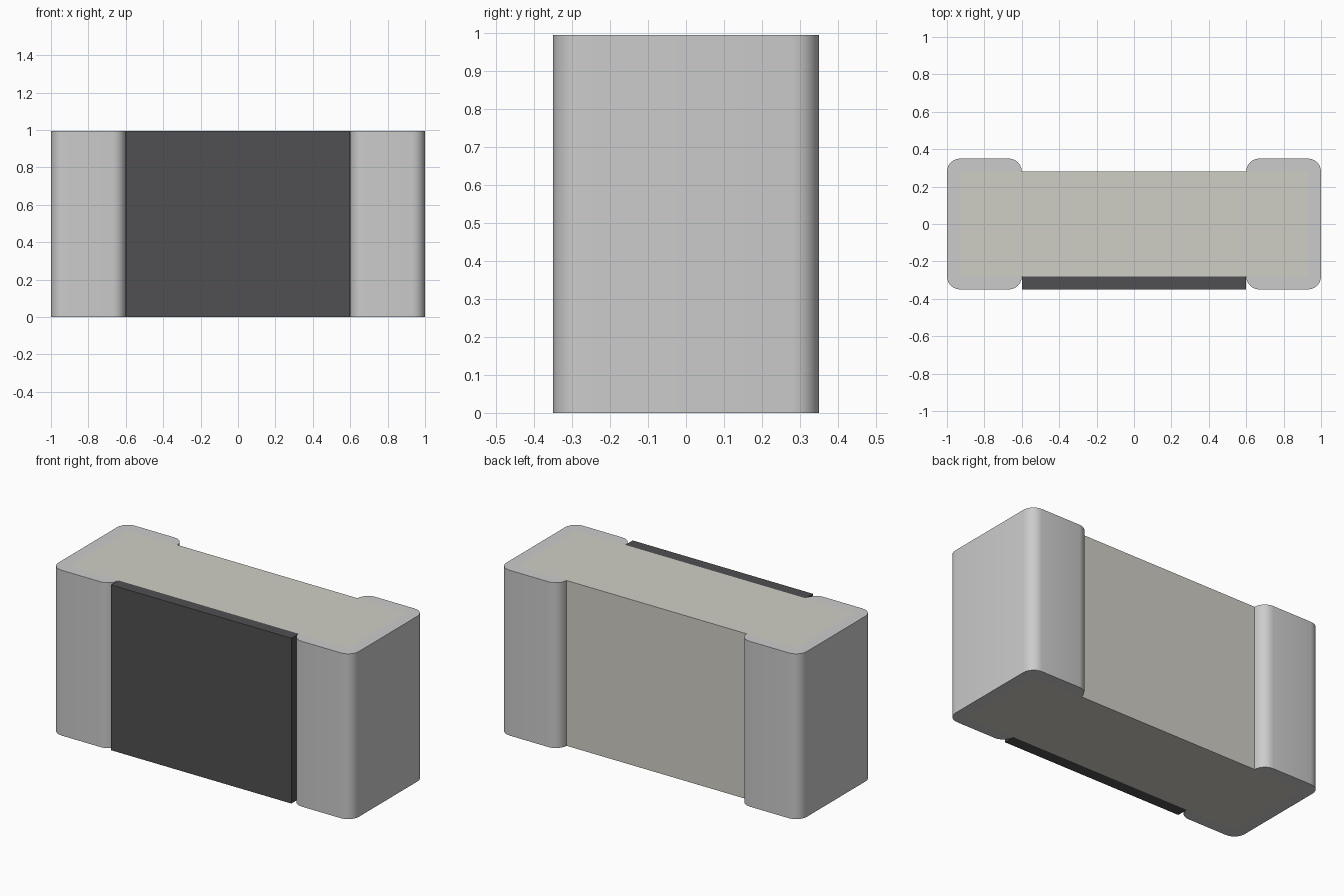
import bpy, bmesh, math

if "Cube" in bpy.data.objects:
    bpy.data.objects.remove(bpy.data.objects["Cube"])

HEIGHT = 0.995
R = 0.07  # terminal corner radius


def material(name, rgb):
    m = bpy.data.materials.new(name)
    m.diffuse_color = (*rgb, 1)
    m.use_nodes = True
    m.node_tree.nodes["Principled BSDF"].inputs["Base Color"].default_value = m.diffuse_color
    return m


def extrude_profile(name, points, mat, smooth=False):
    """Prism standing on z = 0 from a closed counter-clockwise plan outline."""
    bm = bmesh.new()
    face = bm.faces.new([bm.verts.new((x, y, 0)) for x, y in points])
    ext = bmesh.ops.extrude_face_region(bm, geom=[face])
    verts = [g for g in ext["geom"] if isinstance(g, bmesh.types.BMVert)]
    bmesh.ops.translate(bm, verts=verts, vec=(0, 0, HEIGHT))
    bmesh.ops.recalc_face_normals(bm, faces=bm.faces)
    mesh = bpy.data.meshes.new(name)
    bm.to_mesh(mesh)
    bm.free()
    mesh.materials.append(mat)
    obj = bpy.data.objects.new(name, mesh)
    bpy.context.collection.objects.link(obj)
    if smooth:
        bpy.ops.object.select_all(action='DESELECT')
        obj.select_set(True)
        bpy.context.view_layer.objects.active = obj
        bpy.ops.object.shade_smooth_by_angle(angle=math.radians(30))
    return obj


def rect(x0, x1, y0, y1):
    return [(x0, y0), (x1, y0), (x1, y1), (x0, y1)]


def arc(cx, cy, start, steps=6):
    return [(cx + R * math.cos(math.radians(start + 90 * i / steps)),
             cy + R * math.sin(math.radians(start + 90 * i / steps)))
            for i in range(steps + 1)]


ceramic = material("ceramic", (0.63, 0.62, 0.56))
metal = material("metal", (0.6, 0.6, 0.575))
dark = material("dark_coating", (0.08, 0.08, 0.085))

# Ceramic core and the dark coating on its front
extrude_profile("ceramic_body", rect(-0.93, 0.93, -0.28, 0.28), ceramic)
extrude_profile("front_coating", rect(-0.6, 0.6, -0.35, -0.28), dark)

# Wrap-around end caps: C-shaped plan with rounded corners
outer = (arc(0.67, -0.28, 180) + arc(0.93, -0.28, 270)
         + arc(0.93, 0.28, 0) + arc(0.67, 0.28, 90))
cap = outer + [(0.93, 0.28), (0.93, -0.28)]
extrude_profile("right_terminal", cap, metal, True)
extrude_profile("left_terminal", [(-x, y) for x, y in reversed(cap)], metal, True)
